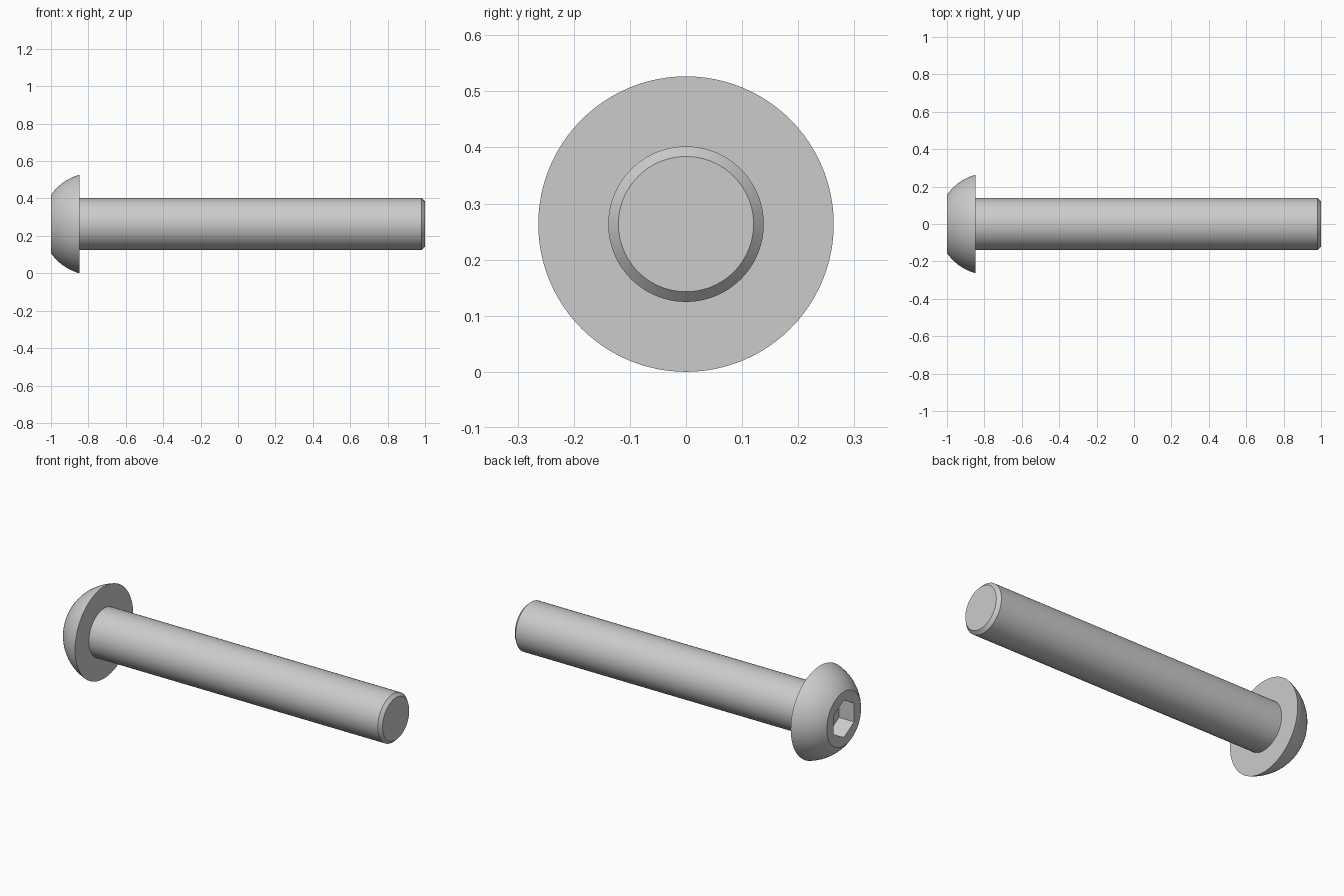
import bpy, bmesh
from math import cos, sin, pi, sqrt, atan2

if "Cube" in bpy.data.objects:
    bpy.data.objects.remove(bpy.data.objects["Cube"])

N = 96                                   # segments around the axis (multiple of 6)
AXIS_Z = 0.2633
HEAD_R, FACE_R, SHANK_R, TIP_R = 0.2633, 0.155, 0.1386, 0.1205
HEAD_X, SOCKET_X, CHAMFER_X = -0.8476, -0.904, 0.982
SOCKET_FLAT = 0.0924                     # half the width across flats


def circle(r):
    return lambda a: r


def hexagon(flat):
    # polar radius of a hexagon with corners at the top and bottom
    return lambda a: flat / cos(a % (pi / 3) - pi / 6)


def ring(bm, x, radius):
    # angle 0 points up (+z)
    return [bm.verts.new((x, radius(a) * sin(a), AXIS_Z + radius(a) * cos(a)))
            for a in (2 * pi * i / N for i in range(N))]


# Dome: arc centred on the axis, from the flat face to the rim
u = (HEAD_R**2 - FACE_R**2 - (HEAD_X + 1)**2) / (2 * (HEAD_X + 1))
cx, R = HEAD_X + u, sqrt(HEAD_R**2 + u * u)
a0, a1 = atan2(FACE_R, cx + 1), atan2(HEAD_R, u)
STEPS = 14
dome = []
for i in range(STEPS + 1):
    t = a0 + (a1 - a0) * i / STEPS
    dome.append((cx - R * cos(t), circle(R * sin(t))))

# Sections from the socket floor, over the head, along the shank to the tip
sections = [(SOCKET_X, hexagon(SOCKET_FLAT)), (-1.0, hexagon(SOCKET_FLAT))]
sections += dome
sections += [(HEAD_X, circle(SHANK_R)), (CHAMFER_X, circle(SHANK_R)),
             (1.0, circle(TIP_R))]

bm = bmesh.new()
rings = [ring(bm, x, r) for x, r in sections]
for p, q in zip(rings, rings[1:]):
    for i in range(N):
        j = (i + 1) % N
        bm.faces.new((p[i], p[j], q[j], q[i]))
bm.faces.new(rings[0])                   # socket floor
bm.faces.new(rings[-1])                  # shank tip
bmesh.ops.recalc_face_normals(bm, faces=bm.faces)

mesh = bpy.data.meshes.new("button_head_screw")
bm.to_mesh(mesh)
bm.free()
screw = bpy.data.objects.new("button_head_screw", mesh)
bpy.context.collection.objects.link(screw)
bpy.context.view_layer.objects.active = screw
screw.select_set(True)
bpy.ops.object.shade_smooth_by_angle(angle=pi / 6)
